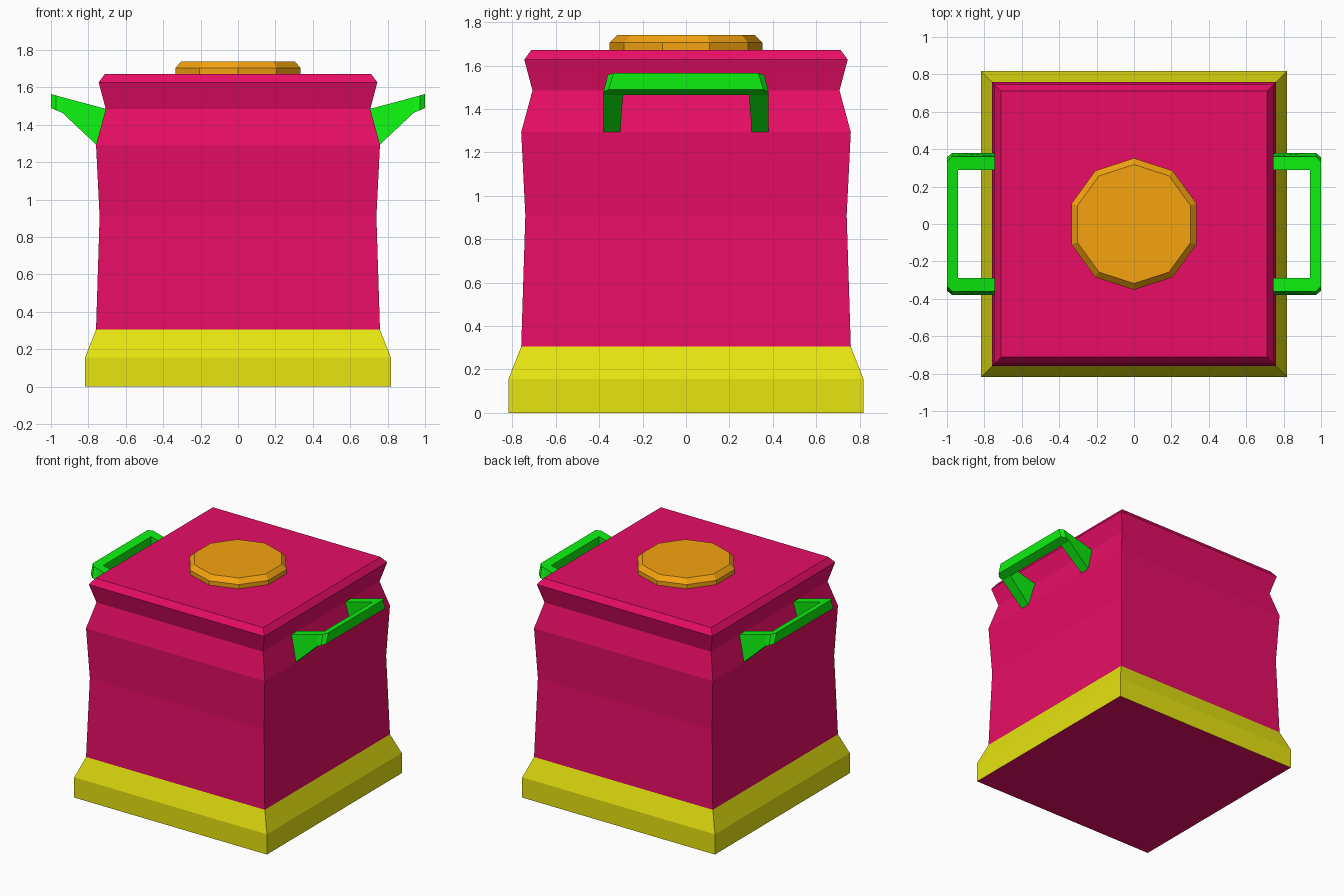
import bpy, bmesh
from math import cos, sin, pi

if "Cube" in bpy.data.objects:
    bpy.data.objects.remove(bpy.data.objects["Cube"])


def material(name, rgb):
    m = bpy.data.materials.new(name)
    m.diffuse_color = (*rgb, 1)
    m.use_nodes = True
    m.node_tree.nodes["Principled BSDF"].inputs["Base Color"].default_value = m.diffuse_color
    return m


crimson = material("crimson", (0.8, 0.004, 0.13))
yellow = material("yellow", (0.8, 0.78, 0.005))
green = material("green", (0.004, 0.87, 0.005))
orange = material("orange", (0.91, 0.37, 0.005))


def finish(name, bm, *mats):
    me = bpy.data.meshes.new(name)
    bm.to_mesh(me)
    bm.free()
    ob = bpy.data.objects.new(name, me)
    bpy.context.collection.objects.link(ob)
    for m in mats:
        me.materials.append(m)
    return ob


def stack(name, profile, sides, start, mats, top=True, bottom=None):
    """Skin polygon rings of (corner radius, height); optional caps."""
    bm = bmesh.new()
    rings = [[bm.verts.new((r * cos(start + 2 * pi * i / sides),
                            r * sin(start + 2 * pi * i / sides), z))
              for i in range(sides)] for r, z in profile]
    for a, b in zip(rings, rings[1:]):
        for i in range(sides):
            j = (i + 1) % sides
            bm.faces.new((a[i], a[j], b[j], b[i]))
    if top:
        bm.faces.new(rings[-1])
    if bottom is not None:
        bm.faces.new(rings[0][::-1]).material_index = bottom
    return finish(name, bm, *mats)


def square(profile):
    return [(h * 2 ** 0.5, z) for h, z in profile]


# flared base with a crimson underside
stack("base", square([(0.818, 0), (0.818, 0.155), (0.759, 0.305)]),
      4, pi / 4, (yellow, crimson), top=False, bottom=1)

# square body with waist, shoulder, neck and bevelled lid
stack("body", square([(0.759, 0.305), (0.74, 0.91), (0.759, 1.293),
                      (0.707, 1.485), (0.745, 1.627), (0.712, 1.672)]),
      4, pi / 4, (crimson,))

# ten-sided button on the lid
stack("lid_button", [(0.352, 1.67), (0.352, 1.705), (0.318, 1.74)],
      10, pi / 2, (orange,))

# side handle: a quarter from body to mid-bar, mirrored across both axes
# each section is outer top, outer bottom, inner bottom, inner top
inner = [(0.94, 0.29, 1.465), (0.94, 0.29, 1.548)]
sections = [
    [(0.705, 0.36, 1.485), (0.757, 0.38, 1.293),
     (0.757, 0.303, 1.293), (0.705, 0.29, 1.485)],
    [(0.94, 0.36, 1.548), (0.94, 0.38, 1.465)] + inner,
    [(0.972, 0.36, 1.557), (0.972, 0.38, 1.478)] + inner,
    [(1.0, 0.333, 1.565), (1.0, 0.357, 1.49)] + inner,
    [(1.0, 0, 1.565), (1.0, 0, 1.49), (0.94, 0, 1.465), (0.94, 0, 1.548)],
]
bm = bmesh.new()
rings = [[bm.verts.new(p) for p in s] for s in sections]
for a, b in zip(rings, rings[1:]):
    for i in range(4):
        j = (i + 1) % 4
        bm.faces.new((a[i], a[j], b[j], b[i]))
bmesh.ops.remove_doubles(bm, verts=bm.verts, dist=0.0005)
bmesh.ops.recalc_face_normals(bm, faces=bm.faces)
# outermost bar face must look outward
bar = max(bm.faces, key=lambda f: f.calc_center_median().x)
bar.normal_update()
if bar.normal.x < 0:
    bmesh.ops.reverse_faces(bm, faces=bm.faces)
handles = finish("side_handles", bm, green)
mirror = handles.modifiers.new("mirror", 'MIRROR')
mirror.use_axis = (True, True, False)
